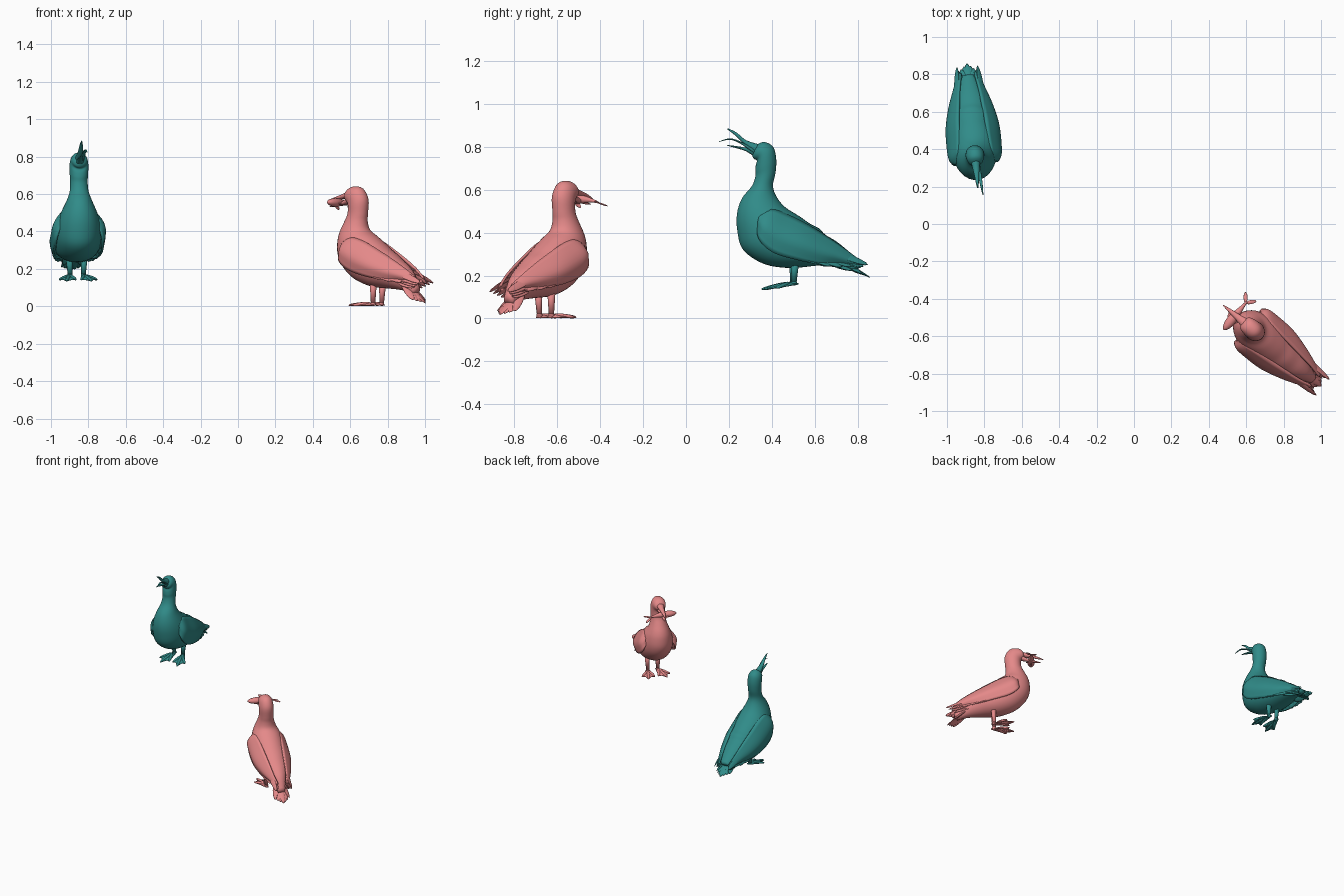
import bpy, bmesh, math
from mathutils import Vector, Matrix

if "Cube" in bpy.data.objects:
    bpy.data.objects.remove(bpy.data.objects["Cube"])


def material(name, color):
    m = bpy.data.materials.new(name)
    m.diffuse_color = color
    m.use_nodes = True
    m.node_tree.nodes["Principled BSDF"].inputs["Base Color"].default_value = m.diffuse_color
    return m


def finish(bm, name, mat, place, thick=0):
    bmesh.ops.recalc_face_normals(bm, faces=bm.faces)
    me = bpy.data.meshes.new(name)
    bm.to_mesh(me)
    bm.free()
    me.polygons.foreach_set("use_smooth", [True] * len(me.polygons))
    me.materials.append(mat)
    ob = bpy.data.objects.new(name, me)
    bpy.context.collection.objects.link(ob)
    ob.matrix_world = place
    if thick:
        s = ob.modifiers.new("thickness", "SOLIDIFY")
        s.thickness, s.offset = thick, 0
    return ob


def refine(rows, steps):
    """Catmull-Rom interpolation of section rows."""
    out, n = [], len(rows)
    for i in range(n - 1):
        a, b, c, d = (rows[max(0, min(n - 1, i + k))] for k in (-1, 0, 1, 2))
        for j in range(steps):
            t = j / steps
            out.append([0.5 * (2 * q + (r - p) * t + (2 * p - 5 * q + 4 * r - s) * t * t
                               + (3 * q - p - 3 * r + s) * t ** 3) for p, q, r, s in zip(a, b, c, d)])
    return out + [list(rows[-1])]


def loft(name, rows, mat, place, steps=4, sides=32):
    """Rows: front point (y, z), back point (y, z), half width."""
    bm = bmesh.new()
    rings = []
    for yf, zf, yb, zb, w in refine(rows, steps):
        mid = Vector((0, (yf + yb) / 2, (zf + zb) / 2))
        half = Vector((0, (yb - yf) / 2, (zb - zf) / 2))
        rings.append([bm.verts.new(mid + half * math.cos(a) + Vector((w * math.sin(a), 0, 0)))
                      for a in (2 * math.pi * k / sides for k in range(sides))])
    for r, q in zip(rings, rings[1:]):
        for k in range(sides):
            bm.faces.new((r[k], r[(k + 1) % sides], q[(k + 1) % sides], q[k]))
    bm.faces.new(rings[0])
    bm.faces.new(rings[-1])
    return finish(bm, name, mat, place)


def feather(bm, a, b, w, roll=0, t=0.005):
    a, b = Vector(a), Vector(b)
    m = (Matrix.Translation((a + b) / 2) @ (b - a).to_track_quat('Y', 'Z').to_matrix().to_4x4()
         @ Matrix.Rotation(roll, 4, 'Y') @ Matrix.Diagonal((w, (b - a).length / 2, t, 1)))
    bmesh.ops.create_uvsphere(bm, u_segments=12, v_segments=8, radius=1, matrix=m)


def wing(label, rows, side, mat, place):
    """Rows: top edge (y, z), bottom edge (y, z), top x, outermost x."""
    bm = bmesh.new()
    grid, n = [], 10
    fine = refine(rows, 4)
    for yt, zt, yb, zb, xt, xm in fine:
        line = []
        for k in range(n + 1):
            v = k / n
            x = xt + (xm - xt) * math.sin(min(v / 0.65, 1) * math.pi / 2) - max(0, v - 0.65) * 0.04
            line.append(bm.verts.new((side * x, yt + (yb - yt) * v, zt + (zb - zt) * v)))
        grid.append(line)
    for r, q in zip(grid, grid[1:]):
        for k in range(n):
            bm.faces.new((r[k], r[k + 1], q[k + 1], q[k]))
    finish(bm, label + "_wing", mat, place, 0.012)
    # feather fringe along the lower edge, then long flight feathers at the tip
    bm = bmesh.new()
    for i in range(7, len(fine) - 3, 2):
        yt, zt, yb, zb, xt, xm = fine[i]
        x = xm - 0.012
        feather(bm, (side * x, yb - 0.02, zb + 0.03), (side * (x - 0.02), yb + 0.09, zb - 0.012),
                0.018, side * 1.1)
    yt, zt, yb, zb, xt, xm = rows[-2]
    for k in range(4):
        feather(bm, (side * (xm - 0.01 - 0.006 * k), yt - 0.07, zt - 0.005 - 0.018 * k),
                (side * (0.055 - 0.007 * k), yt + 0.115 - 0.02 * k, zt - 0.075 - 0.008 * k), 0.02, side * 0.9)
    finish(bm, label + "_flight_feathers", mat, place)


def foot(label, side, ground, hip, slope, mat, place):
    # webbed foot with scalloped front edge
    bm = bmesh.new()
    outline = [(-.008, .02), (-.045, -.10), (-.022, -.10), (0, -.145), (.022, -.10), (.045, -.10), (.008, .02)]
    turn = Matrix.Rotation(side * 0.22, 4, 'Z')
    pts = [turn @ Vector((x, y, ground + 0.006 + slope * (y + 0.145))) + Vector((side * 0.036, 0, 0))
           for x, y in outline]
    vs = [bm.verts.new(p) for p in pts]
    hub = bm.verts.new(turn @ Vector((0, -.02, ground + .018 + slope * .125)) + Vector((side * .036, 0, 0)))
    for k in range(len(vs)):
        bm.faces.new((vs[k], vs[(k + 1) % len(vs)], hub))
    for k in (1, 3, 5):
        feather(bm, hub.co.copy(), pts[k], 0.007, 0, 0.006)
    finish(bm, label + "_foot", mat, place, 0.006)
    # leg
    bm = bmesh.new()
    low = Vector((side * 0.036, 0, ground + 0.015 + slope * 0.145))
    top = Vector((side * 0.04, 0.005, hip))
    m = Matrix.Translation((low + top) / 2) @ (top - low).to_track_quat('Z', 'Y').to_matrix().to_4x4()
    bmesh.ops.create_cone(bm, cap_ends=True, segments=16, radius1=0.012, radius2=0.02,
                          depth=(top - low).length, matrix=m)
    bmesh.ops.create_uvsphere(bm, u_segments=12, v_segments=8, radius=0.014, matrix=Matrix.Translation(low))
    finish(bm, label + "_leg", mat, place)


def bird(name, mat, place, body, wings, upper, lower, tail, ground, hip, slope):
    loft(name + "_body", body, mat, place)
    loft(name + "_upper_bill", upper, mat, place, 3, 16)
    loft(name + "_lower_bill", lower, mat, place, 3, 16)
    for side, word in ((1, "_left"), (-1, "_right")):
        wing(name + word, wings, side, mat, place)
        foot(name + word, side, ground, hip, slope, mat, place)
    # tail fan
    (y0, z0), (y1, z1) = tail
    bm = bmesh.new()
    for k in range(-3, 4):
        feather(bm, (k * 0.008, y0, z0), (k * 0.017, y1 - abs(k) * 0.014, z1 + abs(k) * 0.006), 0.02, k * 0.15, 0.006)
    finish(bm, name + "_tail", mat, place)


teal = material("teal", (0.03, 0.26, 0.25, 1))
pink = material("pink", (0.78, 0.25, 0.25, 1))

# tall bird, bill open and raised
tall_place = Matrix.Translation((-.862, .5, 0)) @ Matrix.Rotation(math.radians(5), 4, 'Z')
bird("tall_bird", teal, tall_place,
     [(-.195, .765, -.185, .79, .012), (-.185, .745, -.165, .812, .035), (-.17, .735, -.135, .822, .045),
      (-.175, .715, -.095, .80, .05), (-.178, .69, -.08, .745, .05), (-.178, .66, -.083, .68, .047),
      (-.195, .615, -.095, .62, .05), (-.24, .56, -.08, .57, .068), (-.263, .49, -.04, .52, .095),
      (-.262, .41, .03, .475, .118), (-.235, .32, .08, .44, .125), (-.14, .255, .12, .42, .125),
      (-.02, .235, .15, .39, .115), (.1, .245, .2, .36, .09), (.2, .255, .25, .32, .06), (.29, .25, .3, .275, .03)],
     [(-.17, .47, -.172, .44, .10, .105), (-.11, .505, -.17, .37, .085, .135), (-.03, .48, -.11, .31, .075, .142),
      (.06, .435, 0, .275, .07, .138), (.15, .38, .11, .255, .06, .115), (.23, .325, .2, .255, .05, .085),
      (.31, .265, .3, .24, .035, .05)],
     [(-.175, .76, -.155, .81, .025), (-.23, .81, -.22, .83, .015), (-.275, .855, -.265, .866, .009),
      (-.31, .882, -.306, .886, .002)],
     [(-.17, .745, -.175, .785, .022), (-.22, .778, -.218, .795, .014), (-.265, .793, -.265, .803, .01),
      (-.31, .805, -.31, .808, .003)],
     ((.2, .285), (.36, .19)), .13, .27, .15)
# tongue
loft("tall_bird_tongue", [(-.18, .765, -.18, .785, .01), (-.24, .808, -.24, .82, .009),
                          (-.28, .828, -.28, .836, .008), (-.31, .832, -.31, .838, .006),
                          (-.35, .822, -.35, .825, .002)],
     teal, tall_place @ Matrix.Rotation(math.radians(4), 4, 'Z'), 3, 12)

# low bird, facing away with a fish in its bill
low_place = Matrix.Translation((.745, -.655, 0)) @ Matrix.Rotation(math.radians(-129.5), 4, 'Z')
bird("low_bird", pink, low_place,
     [(-.215, .575, -.21, .60, .012), (-.205, .562, -.198, .622, .035), (-.195, .553, -.165, .64, .045),
      (-.19, .54, -.11, .632, .05), (-.19, .52, -.075, .575, .052), (-.195, .49, -.078, .50, .051),
      (-.215, .45, -.082, .455, .058), (-.24, .40, -.07, .41, .075), (-.252, .35, -.02, .375, .095),
      (-.25, .28, .03, .34, .11), (-.215, .21, .07, .31, .118), (-.14, .145, .11, .285, .115),
      (-.03, .105, .15, .255, .105), (.08, .095, .2, .22, .08), (.18, .085, .245, .175, .05),
      (.26, .06, .285, .1, .025)],
     [(-.165, .335, -.168, .305, .095, .10), (-.11, .365, -.17, .25, .085, .13), (-.03, .345, -.11, .2, .075, .135),
      (.06, .30, 0, .165, .065, .13), (.15, .25, .11, .145, .055, .105), (.23, .2, .2, .14, .045, .075),
      (.29, .155, .28, .13, .03, .045)],
     [(-.195, .575, -.185, .62, .028), (-.25, .572, -.245, .598, .017), (-.305, .562, -.303, .58, .01),
      (-.349, .553, -.348, .558, .002)],
     [(-.185, .55, -.195, .585, .024), (-.24, .54, -.242, .56, .015), (-.29, .532, -.29, .545, .01),
      (-.33, .53, -.33, .534, .002)],
     ((.19, .13), (.335, .015)), 0, .14, 0)
# fish held crosswise: body, then forked tail and fins
fish_place = low_place @ Matrix.Translation((0, -.262, .556)) @ Matrix.Rotation(math.pi / 2, 4, 'Z')
loft("fish_body", [(-.1, -.004, -.1, .004, .004), (-.08, -.016, -.08, .016, .018), (-.04, -.024, -.04, .022, .026),
                   (.01, -.02, .01, .018, .02), (.06, -.016, .06, .004, .01), (.095, -.018, .095, -.008, .005)],
     pink, fish_place, 3, 20)
bm = bmesh.new()
for s in (1, -1):
    feather(bm, (0, .085, -.012), (s * .038, .13, -.025 + s * .008), .011, 0, .004)
    feather(bm, (s * .01, -.045, 0), (s * .035, -.005, -.018), .01, 0, .003)
feather(bm, (0, -.04, -.015), (0, 0, -.038), .01, math.pi / 2, .003)
finish(bm, "fish_fins", pink, fish_place)
